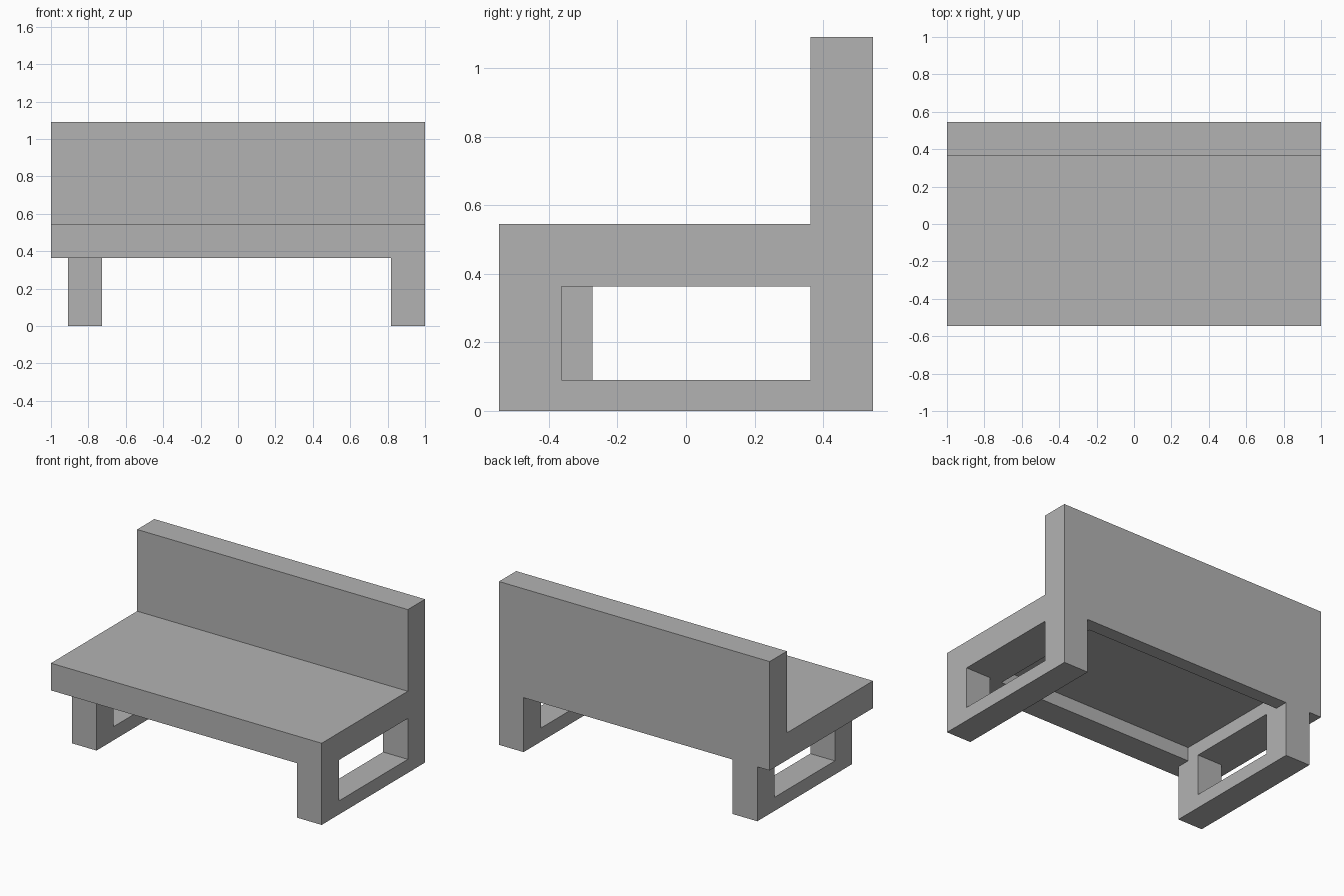
import bpy
import bmesh

U = 1 / 11  # design module: every size is a whole number of these

cube = bpy.data.objects.get("Cube")
if cube:
    bpy.data.objects.remove(cube, do_unlink=True)

grey = bpy.data.materials.new("plain_grey")
grey.use_nodes = True
colour = (0.45, 0.45, 0.45, 1)
grey.diffuse_color = colour
grey.node_tree.nodes["Principled BSDF"].inputs["Base Color"].default_value = colour


def extrude_profile(name, profile, x0, x1):
    """Solid made by sweeping a (y, z) outline from x0 to x1, in modules."""
    bm = bmesh.new()
    face = bm.faces.new([bm.verts.new((x0 * U, y * U, z * U)) for y, z in profile])
    swept = bmesh.ops.extrude_face_region(bm, geom=[face])["geom"]
    verts = [v for v in swept if isinstance(v, bmesh.types.BMVert)]
    bmesh.ops.translate(bm, verts=verts, vec=((x1 - x0) * U, 0, 0))
    bmesh.ops.recalc_face_normals(bm, faces=bm.faces)
    mesh = bpy.data.meshes.new(name)
    bm.to_mesh(mesh)
    bm.free()
    mesh.materials.append(grey)
    obj = bpy.data.objects.new(name, mesh)
    bpy.context.collection.objects.link(obj)
    return obj


def leg_frame(name, front, x0, x1):
    """U-shaped sled leg: front post, floor rail and back post."""
    profile = [(front, 0), (6, 0), (6, 4), (4, 4), (4, 1),
               (front + 2, 1), (front + 2, 4), (front, 4)]
    return extrude_profile(name, profile, x0, x1)


# Seat and backrest in one L-shaped slab
seat = extrude_profile("seat_and_backrest",
                       [(-6, 4), (6, 4), (6, 12), (4, 12), (4, 6), (-6, 6)], -11, 11)

# Shallow recess under the seat
cutter = extrude_profile("recess_cutter", [(-4, 3), (5, 3), (5, 5), (-4, 5)], -8, 8)
cutter.hide_render = True
cut = seat.modifiers.new("recess", 'BOOLEAN')
cut.operation = 'DIFFERENCE'
cut.solver = 'EXACT'
cut.object = cutter
bpy.context.view_layer.update()
graph = bpy.context.evaluated_depsgraph_get()
carved = bpy.data.meshes.new_from_object(seat.evaluated_get(graph))
seat.modifiers.clear()
seat.data = carved
bpy.data.objects.remove(cutter, do_unlink=True)

# Left leg is flush with the seat end, right leg is set in
leg_frame("left_leg_frame", -6, 9, 11)
leg_frame("right_leg_frame", -5, -10, -8)
